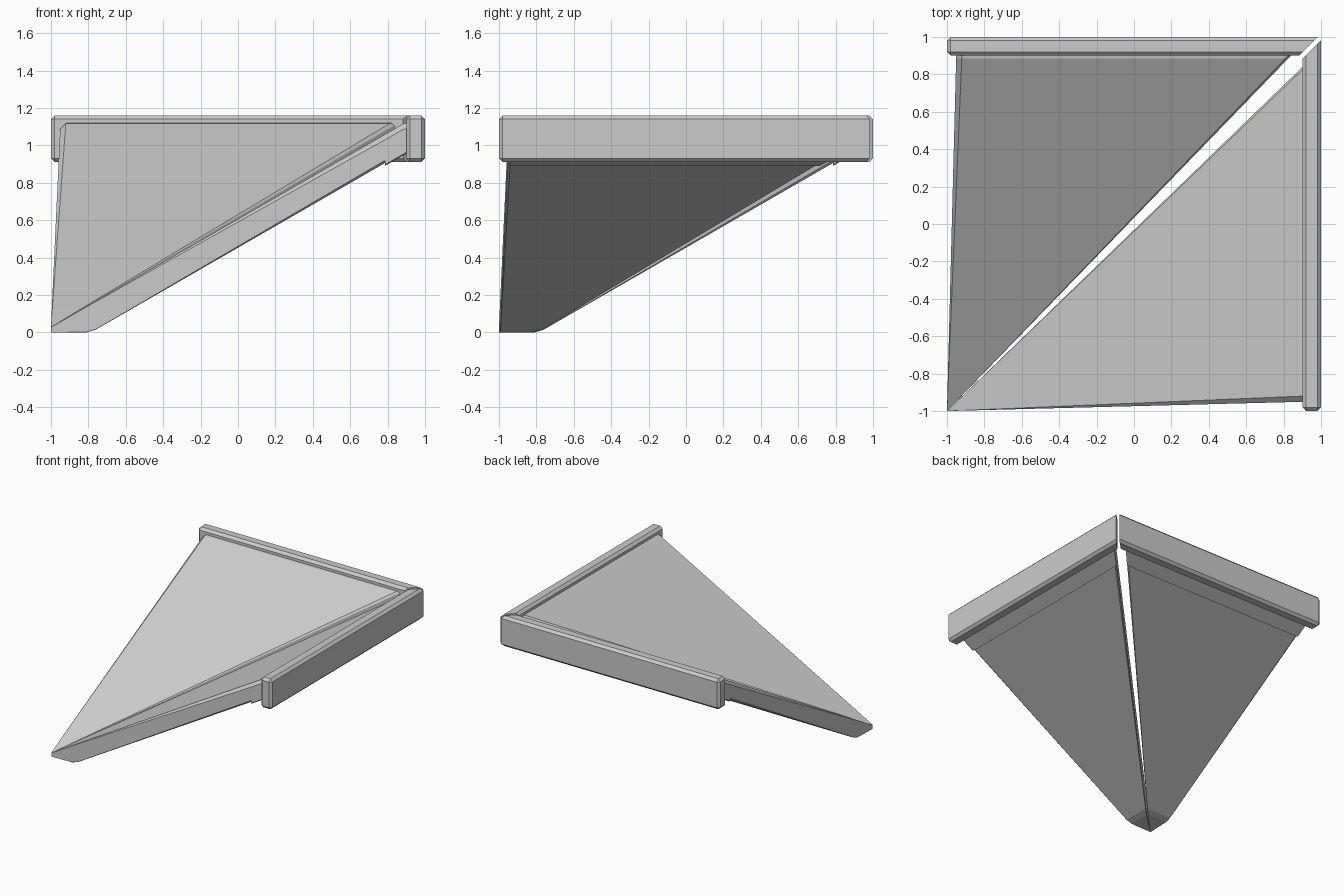
import bpy
import bmesh
from mathutils import Matrix

if "Cube" in bpy.data.objects:
    bpy.data.objects.remove(bpy.data.objects["Cube"])

grey = bpy.data.materials.new("plain grey")
grey.use_nodes = True
grey.diffuse_color = (0.6, 0.6, 0.6, 1)
grey.node_tree.nodes["Principled BSDF"].inputs["Base Color"].default_value = (0.6, 0.6, 0.6, 1)

SWAP = Matrix(((0, 1, 0, 0), (1, 0, 0, 0), (0, 0, 1, 0), (0, 0, 0, 1)))


def finish(name, bm):
    """Make the right-hand part and its twin across the diagonal."""
    for prefix, matrix in (("side_", Matrix.Identity(4)), ("back_", SWAP)):
        copy = bm.copy()
        copy.transform(matrix)
        bmesh.ops.recalc_face_normals(copy, faces=copy.faces)
        mesh = bpy.data.meshes.new(prefix + name)
        copy.to_mesh(mesh)
        copy.free()
        mesh.materials.append(grey)
        bpy.context.collection.objects.link(bpy.data.objects.new(prefix + name, mesh))
    bm.free()


def loft(sections):
    """Join matching rings of points and cap both ends."""
    bm = bmesh.new()
    rings = [[bm.verts.new(p) for p in ring] for ring in sections]
    for a, b in zip(rings, rings[1:]):
        n = len(a)
        for i in range(n):
            j = (i + 1) % n
            bm.faces.new((a[i], a[j], b[j], b[i]))
    bm.faces.new(rings[0])
    bm.faces.new(rings[-1])
    return bm


def section(t, low, high):
    """Chamfered slab section, widening with distance t from the tip."""
    x, c = t - 1, 0.016 * t
    outer, inner = -1 + 0.026 * t, -1 + 0.968 * t
    d = min(c, (high - low) * 0.3)
    return [(x, outer + c, high), (x, inner - c / 2, high),
            (x, inner, high - d / 2), (x, inner, low + d / 2),
            (x, inner - c / 2, low), (x, outer + c / 2, low),
            (x, outer, low + d / 2), (x, outer, high - d)]


def top(t):
    return 0.03 + 0.576 * t


def under(t):
    return 0.015 + 0.576 * (t - 0.24)


# Sloping triangular roof panels with a flat foot
finish("roof_panel", loft([
    section(0.004, 0, top(0)), section(0.19, 0, top(0.19)),
    section(0.24, 0.015, top(0.24)), section(1.885, under(1.885), top(1.885)),
    section(1.93, under(1.93), top(1.9))]))

# Shallow lips under the upper ends of the panels
finish("under_lip", loft([
    section(t, under(t) - 0.015, under(t) + 0.03) for t in (1.785, 1.94)]))

# Edge boards, mitred where they meet at the corner
bm = bmesh.new()
bmesh.ops.create_cube(bm, size=1)
for v in bm.verts:
    v.co.x = 0.95 + 0.1 * v.co.x
    v.co.z = 1.035 + 0.25 * v.co.z
    v.co.y = -1 if v.co.y < 0 else v.co.x - 0.018
edges = [e for e in bm.edges if any(v.co.y < 0 for v in e.verts)]
bmesh.ops.bevel(bm, geom=edges, offset=0.02, segments=1, affect='EDGES')
finish("edge_board", bm)
